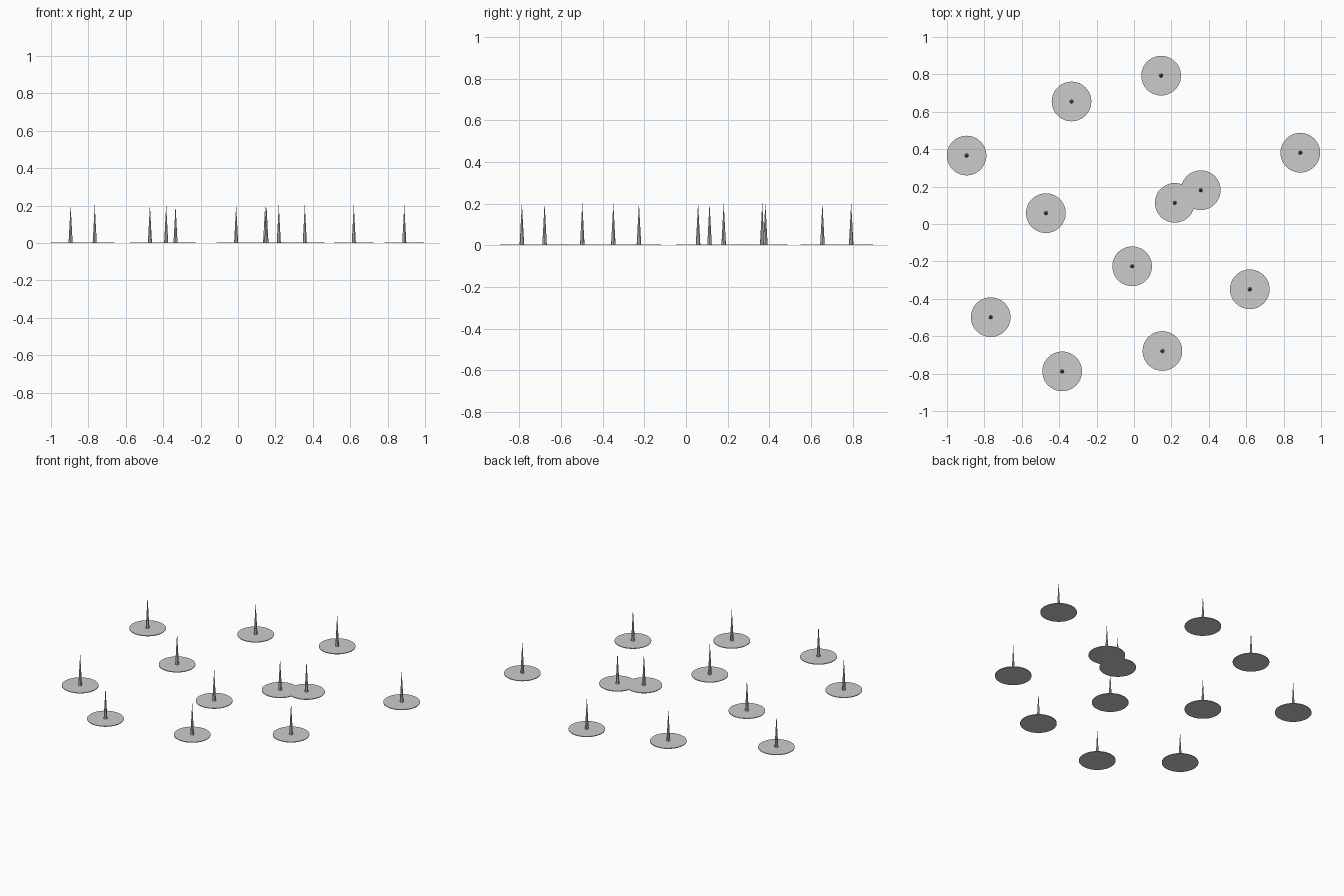
import bpy, bmesh
from mathutils import Matrix

if "Cube" in bpy.data.objects:
    bpy.data.objects.remove(bpy.data.objects["Cube"])

SPOTS = [(0.145, 0.793), (-0.334, 0.655), (-0.895, 0.366), (0.889, 0.381),
         (0.357, 0.181), (0.218, 0.113), (-0.471, 0.058), (-0.01, -0.226),
         (0.619, -0.349), (-0.766, -0.498), (0.152, -0.679), (-0.384, -0.788)]
BASE_R, BASE_H = 0.106, 0.004
SPIKE_R, SPIKE_TOP = 0.011, 0.205


def cone(name, x, y, z0, z1, r0, r1, sides):
    bm = bmesh.new()
    bmesh.ops.create_cone(bm, cap_ends=True, segments=sides, radius1=r0, radius2=r1,
                          depth=z1 - z0, matrix=Matrix.Translation((0, 0, (z0 + z1) / 2)))
    mesh = bpy.data.meshes.new(name)
    bm.to_mesh(mesh)
    bm.free()
    ob = bpy.data.objects.new(name, mesh)
    ob.location = (x, y, 0)
    bpy.context.collection.objects.link(ob)
    return ob


for i, (x, y) in enumerate(SPOTS, 1):
    # thin round base plate
    cone(f"base_disc_{i}", x, y, 0, BASE_H, BASE_R, BASE_R, 48)
    # slender upright spike
    cone(f"spike_{i}", x, y, 0, SPIKE_TOP, SPIKE_R, 0.0, 8)
